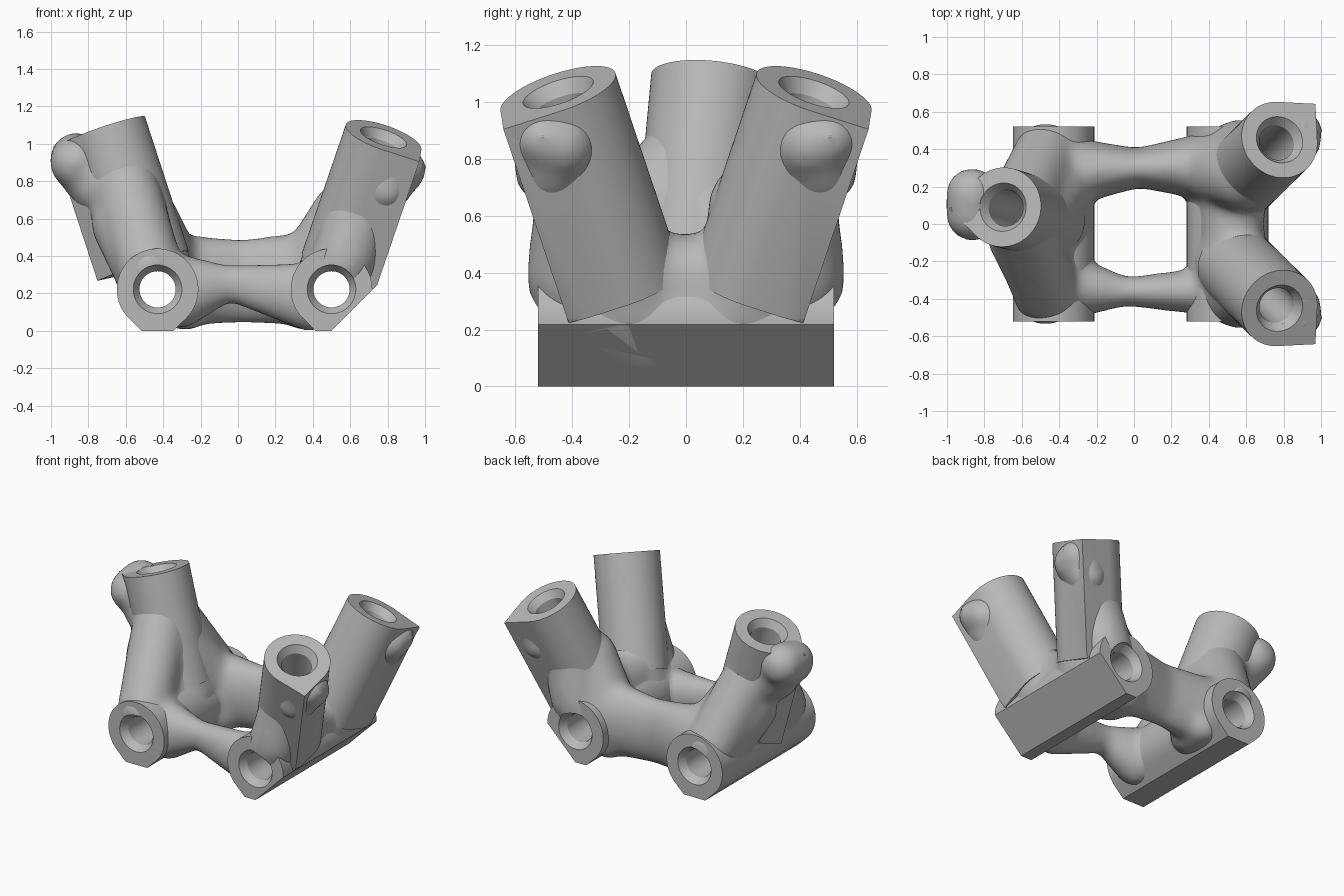
import bpy, bmesh, math
from mathutils import Vector, Matrix

if "Cube" in bpy.data.objects:
    bpy.data.objects.remove(bpy.data.objects["Cube"], do_unlink=True)

grey = bpy.data.materials.new("plain grey")
grey.use_nodes = True
grey.diffuse_color = (0.48, 0.48, 0.48, 1)
grey.node_tree.nodes["Principled BSDF"].inputs["Base Color"].default_value = (0.48, 0.48, 0.48, 1)


def add_object(name, bm):
    bmesh.ops.recalc_face_normals(bm, faces=bm.faces)
    mesh = bpy.data.meshes.new(name)
    bm.to_mesh(mesh)
    bm.free()
    mesh.materials.append(grey)
    ob = bpy.data.objects.new(name, mesh)
    bpy.context.collection.objects.link(ob)
    return ob


def arc(start, end, n=48):
    """Points of a unit arc, angles in degrees."""
    steps = [math.radians(start + (end - start) * i / n) for i in range(n + 1)]
    return [(math.cos(a), math.sin(a)) for a in steps]


def loft(name, profile, stations, matrix):
    """Closed solid: the profile at each (scale, height) along local z."""
    bm = bmesh.new()
    rings = [[bm.verts.new(matrix @ Vector((x * s, y * s, h))) for x, y in profile]
             for s, h in stations]
    n = len(profile)
    for low, high in zip(rings, rings[1:]):
        for i in range(n):
            bm.faces.new((low[i], low[(i + 1) % n], high[(i + 1) % n], high[i]))
    bm.faces.new(rings[0][::-1])
    bm.faces.new(rings[-1])
    return add_object(name, bm)


def frame(origin, axis, toward):
    """Matrix with local z on the axis and local x leaning toward a direction."""
    z = Vector(axis).normalized()
    x = Vector(toward)
    x = (x - z * x.dot(z)).normalized()
    m = Matrix((x, z.cross(x), z)).transposed().to_4x4()
    m.translation = Vector(origin)
    return m


def box_cutter(matrix):
    bm = bmesh.new()
    bmesh.ops.create_cube(bm, size=3, matrix=matrix @ Matrix.Translation((0, 0, 1.5)))
    ob = add_object("cutter", bm)
    ob.hide_render = True
    return ob


def limb(bm, a, b, ra, rb, n=10):
    """Chain of ellipsoids between two points; a radius is a number or x, y, z."""
    ra, rb = [Vector((r, r, r)) if isinstance(r, float) else Vector(r) for r in (ra, rb)]
    for i in range(n + 1):
        t = i / n
        m = Matrix.Translation(Vector(a).lerp(Vector(b), t)) @ Matrix.Diagonal((*ra.lerp(rb, t), 1))
        bmesh.ops.create_icosphere(bm, subdivisions=3, radius=1, matrix=m)


circle = arc(0, 360, 64)[:-1]
teardrop = arc(45, 315) + [(math.sqrt(2), 0)]
parts, cutters = [], []

# Horizontal sleeves with flat feet, and their through bores
R, ZC = 0.218, 0.222
foot = arc(-45, 225, 60) + [(-0.3, -1.1), (0.3, -1.1)]
for side, x in (("right", -0.43), ("left", 0.5)):
    m = frame((x, 0, ZC), (0, -1, 0), (1, 0, 0))
    parts.append(loft(side + "_sleeve", foot, [(R, -0.52), (R, 0.52)], m))
    bore = [(0.13, -0.7), (0.13, -0.52), (0.097, -0.47),
            (0.097, 0.47), (0.13, 0.52), (0.13, 0.7)]
    cutters.append(loft("cutter", circle, bore, m))

# Leaning sockets: top centre, axis, direction of the sharp corner
sockets = {
    "right_socket": ((-0.7, 0.09, 1.08), (-0.31, 0.09, 0.95), (-1, 0, 0)),
    "left_front_socket": ((0.778, -0.45, 1.035), (0.325, -0.32, 0.95), (1, -1, 0)),
    "left_back_socket": ((0.778, 0.45, 1.035), (0.325, 0.32, 0.95), (1, 1, 0)),
}
core = bmesh.new()
for name, (top, axis, corner) in sockets.items():
    m = frame(top, axis, corner)
    parts.append(loft(name, teardrop, [(0.213, -0.76), (0.213, 0)], m))
    hole = [(0.097, -0.7), (0.097, -0.05), (0.13, 0), (0.13, 0.2)]
    cutters.append(loft("cutter", circle, hole, m))
    limb(core, m @ Vector((0, 0, -0.85)), m @ Vector((0, 0, -0.3)), 0.215, 0.19)

# Organic body: sleeve fillers, webs, bridges and lumps fused into one skin
for x in (-0.43, 0.5):
    limb(core, (x, -0.3, ZC), (x, 0.3, ZC), 0.21, 0.21, 14)
for s in (-1, 1):
    # webs from the sockets down to the sleeve ends
    limb(core, (-0.62, 0.06, 0.84), (-0.47, s * 0.365, 0.33), 0.185, 0.18, 14)
    limb(core, (-0.6, 0.02 + s * 0.08, 0.58), (-0.5, s * 0.26, 0.36), 0.19, 0.185)
    limb(core, (0.665, s * 0.34, 0.72), (0.575, s * 0.385, 0.39), 0.19, 0.18)
    limb(core, (0.575, s * 0.385, 0.39), (0.5, s * 0.36, 0.26), 0.18, 0.175)
    # lump near the socket rim
    limb(core, (0.845, s * 0.43, 0.85), (0.855, s * 0.5, 0.87), (0.16, 0.125, 0.135), (0.16, 0.125, 0.115), 3)
    limb(core, (0.84, s * 0.47, 0.85), (0.8, s * 0.48, 0.76), 0.14, 0.13, 3)
limb(core, (0.53, -0.17, 0.37), (0.53, 0.17, 0.37), 0.17, 0.17)
limb(core, (-0.865, 0.05, 0.9), (-0.865, 0.16, 0.92), 0.145, 0.145, 4)
limb(core, (-0.74, 0.08, 0.78), (-0.87, 0.11, 0.91), 0.17, 0.14, 4)

# webs running from the sockets into the back bridge
limb(core, (-0.52, 0.06, 0.62), (-0.35, 0.25, 0.33), 0.19, 0.17)
limb(core, (0.58, 0.26, 0.62), (0.38, 0.3, 0.33), 0.19, 0.175)

back_mid, front_mid = (0.02, 0.3, 0.267), (-0.05, -0.362, 0.255)
thick, thin = (0.12, 0.105, 0.23), (0.08, 0.08, 0.1)
limb(core, (-0.36, 0.28, 0.27), back_mid, (0.18, 0.19, 0.25), thick)
limb(core, back_mid, (0.46, 0.31, 0.28), thick, (0.18, 0.2, 0.26))
limb(core, (-0.3, -0.34, 0.21), front_mid, (0.14, 0.16, 0.2), thin)
limb(core, front_mid, (0.38, -0.36, 0.18), thin, (0.13, 0.13, 0.19))
for x in (-0.28, 0.36):
    limb(core, (x, 0.2, 0.12), (x, 0.34, 0.12), 0.12, 0.12, 4)
body = add_object("body", core)
remesh = body.modifiers.new("fuse", "REMESH")
remesh.mode = "VOXEL"
remesh.voxel_size = 0.022
smooth = body.modifiers.new("fillet", "SMOOTH")
smooth.factor = 0.5
smooth.iterations = 28
parts.append(body)

# Flat underside and the two sloping undersides
cutters.append(box_cutter(frame((0, 0, 0), (0, 0, -1), (1, 0, 0))))
for x, s in ((0.5, 1), (-0.525, -1)):
    cutters.append(box_cutter(frame((x, 0, 0), (s, 0, -1), (0, 1, 0))))

# Cut every part, then bake the result
for ob in parts:
    for c in cutters:
        cut = ob.modifiers.new("cut", "BOOLEAN")
        cut.operation = "DIFFERENCE"
        cut.solver = "EXACT"
        cut.object = c
bpy.context.view_layer.update()
graph = bpy.context.evaluated_depsgraph_get()
baked = [bpy.data.meshes.new_from_object(ob.evaluated_get(graph)) for ob in parts]
for ob, mesh in zip(parts, baked):
    ob.modifiers.clear()
    ob.data = mesh
    mesh.materials.clear()
    mesh.materials.append(grey)
    for poly in mesh.polygons:
        poly.material_index = 0
for c in cutters:
    bpy.data.objects.remove(c, do_unlink=True)

# Smooth shading with crisp edges
bpy.ops.object.select_all(action="DESELECT")
for ob in parts:
    ob.select_set(True)
bpy.context.view_layer.objects.active = parts[0]
bpy.ops.object.shade_smooth_by_angle(angle=math.radians(30))
